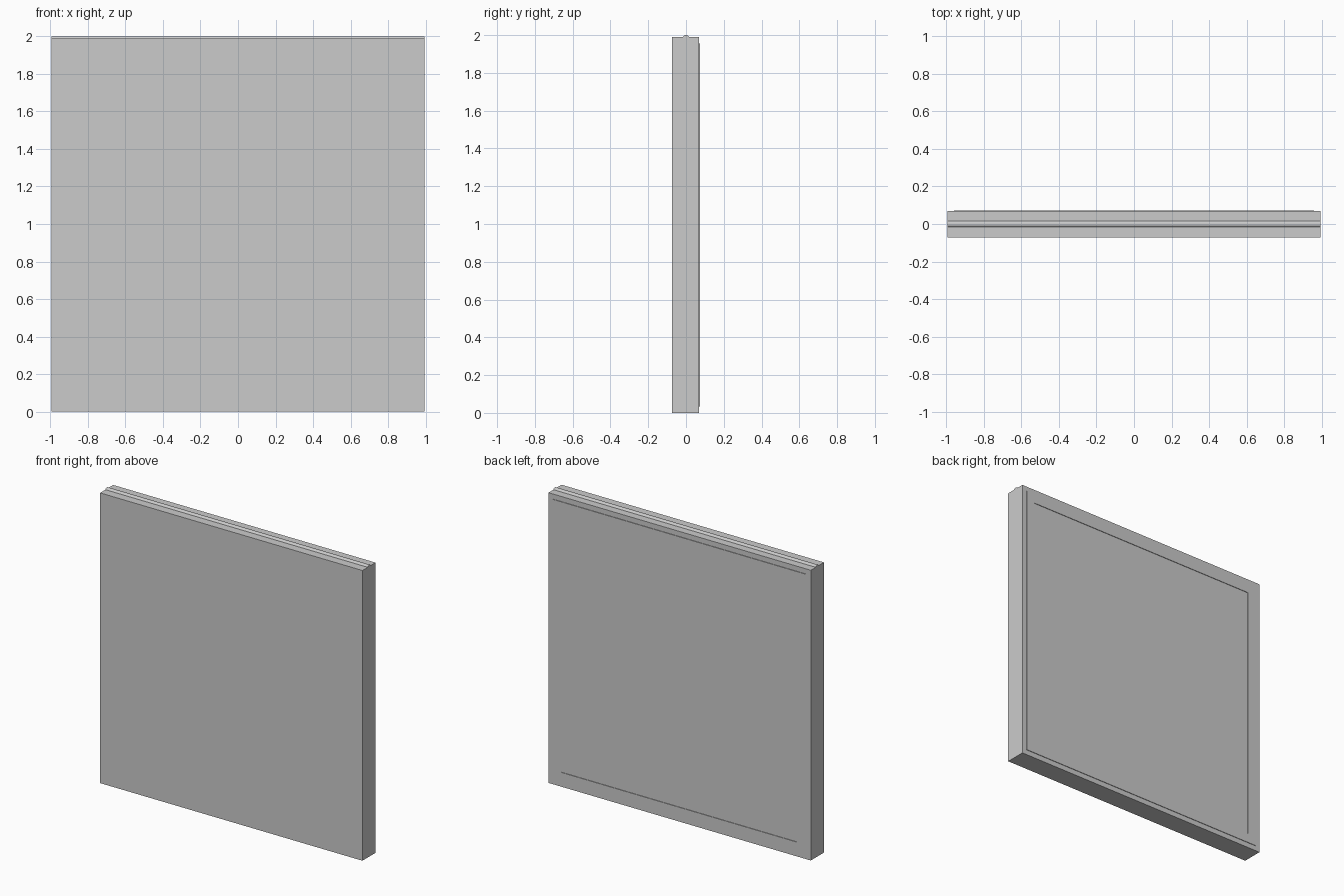
import bpy, bmesh, math

if "Cube" in bpy.data.objects:
    bpy.data.objects.remove(bpy.data.objects["Cube"])

W, H = 0.995, 1.99          # half width, slab height
FRONT, BACK, RIM = -0.073, 0.069, 0.073


def make_object(name, bm):
    bmesh.ops.recalc_face_normals(bm, faces=bm.faces[:])
    mesh = bpy.data.meshes.new(name)
    bm.to_mesh(mesh)
    bm.free()
    obj = bpy.data.objects.new(name, mesh)
    bpy.context.collection.objects.link(obj)
    return obj


def rect(bm, hx, z0, z1, y):
    return [bm.verts.new((x, y, z)) for x, z in
            ((-hx, z0), (hx, z0), (hx, z1), (-hx, z1))]


# Slab with rounded tongue along the top edge, swept along x
tongue = [(0.016 * math.cos(a), H + 0.01 * math.sin(a))
          for a in (math.pi * i / 10 for i in range(11))]
profile = [(FRONT, 0), (BACK, 0), (BACK, H)] + tongue + [(FRONT, H)]
bm = bmesh.new()
end = bm.faces.new([bm.verts.new((-W, y, z)) for y, z in profile])
new = bmesh.ops.extrude_face_region(bm, geom=[end], use_keep_orig=True)
bmesh.ops.translate(bm, vec=(2 * W, 0, 0),
                    verts=[v for v in new["geom"] if isinstance(v, bmesh.types.BMVert)])
slab = make_object("panel_slab", bm)
bpy.context.view_layer.objects.active = slab
slab.select_set(True)
bpy.ops.object.shade_smooth_by_angle(angle=math.radians(30))

# Thin raised rim around the back face
bm = bmesh.new()
loops = [rect(bm, 0.96, 0.035, 1.955, BACK), rect(bm, 0.96, 0.035, 1.955, RIM),
         rect(bm, 0.895, 0.10, 1.89, RIM), rect(bm, 0.895, 0.10, 1.89, BACK)]
for a, b in zip(loops, loops[1:] + loops[:1]):
    for i in range(4):
        j = (i + 1) % 4
        bm.faces.new((a[i], a[j], b[j], b[i]))
make_object("back_rim", bm)
